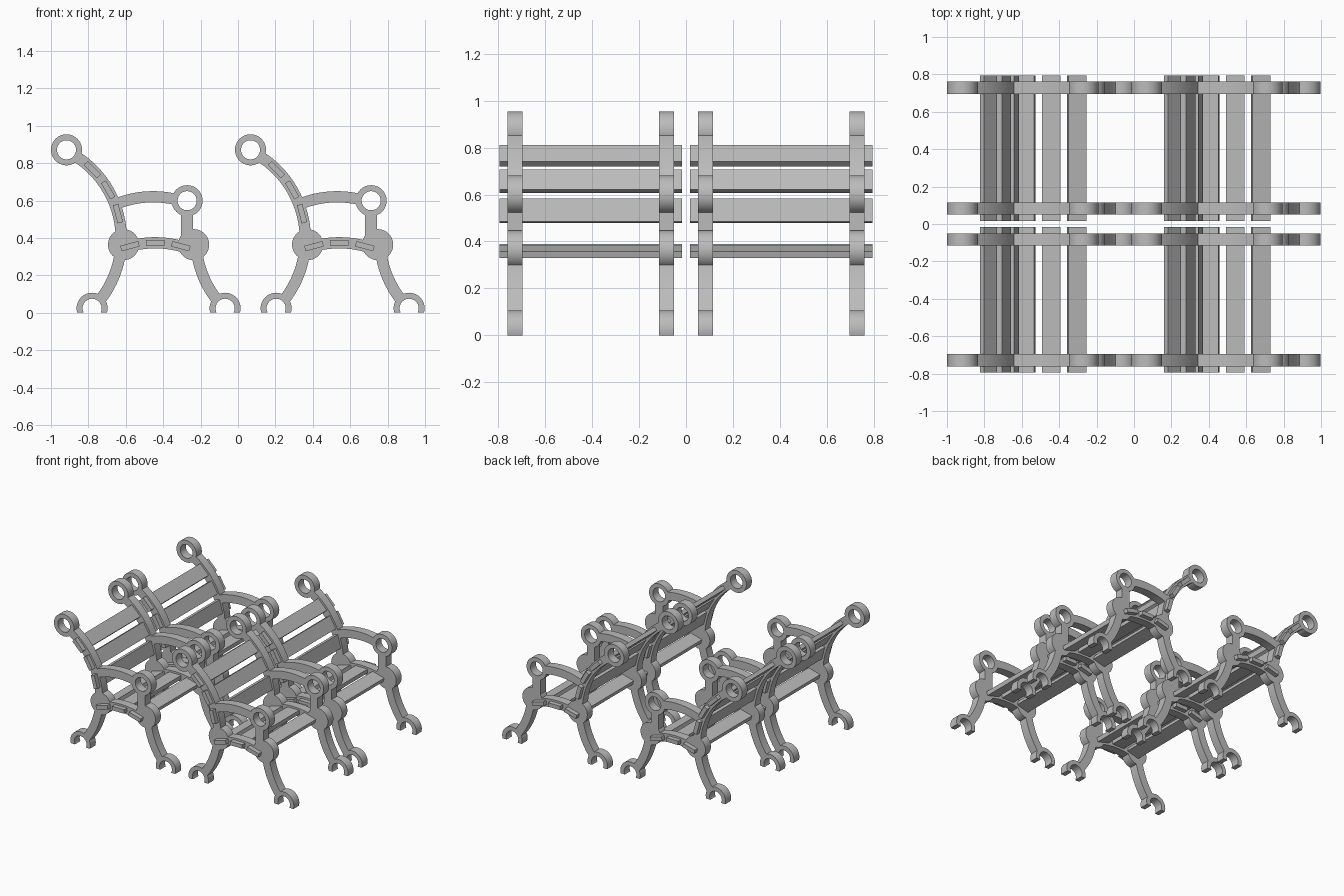
import bpy
from math import sin, cos, asin, radians, degrees

cube = bpy.data.objects.get("Cube")
if cube:
    bpy.data.objects.remove(cube)

R = 0.525           # radius shared by every curved bar
BAR = 0.06          # bar width
RING, HOLE = 0.083, 0.051
DEPTH = 0.065       # frame thickness
FOOT_Z = 0.024
BACK = (-1.149, 0.394)      # arc centre of backrest and rear leg
FRONT = (0.3, 0.394)        # arc centre of front leg
SEAT = (-0.442, -0.151)     # arc centre of seat rail
ARM = (-0.454, 0.095)       # arc centre of armrest
SCROLLS = [(-0.917, 0.871), (-0.272, 0.599)]
HUBS = [(-0.612, 0.364), (-0.237, 0.364)]
FEET = [(-0.78, FOOT_Z), (-0.069, FOOT_Z)]

paint = bpy.data.materials.new("grey_paint")
paint.use_nodes = True
grey = (0.5, 0.5, 0.5, 1)
paint.diffuse_color = grey
paint.node_tree.nodes["Principled BSDF"].inputs["Base Color"].default_value = grey


def place(name, mesh, location=(0, 0, 0)):
    ob = bpy.data.objects.new(name, mesh)
    ob.location = location
    bpy.context.scene.collection.objects.link(ob)
    return ob


def arc(centre, radius, start, end, steps):
    angles = [radians(start + (end - start) * i / steps) for i in range(steps + 1)]
    return [(centre[0] + radius * cos(a), centre[1] + radius * sin(a)) for a in angles]


def prism(name, outline, depth):
    """Extrude a counter-clockwise x-z outline along y."""
    n = len(outline)
    verts = [(x, y, z) for y in (-depth / 2, depth / 2) for x, z in outline]
    faces = [tuple(range(n)), tuple(reversed(range(n, 2 * n)))]
    faces += [(i, i + n, (i + 1) % n + n, (i + 1) % n) for i in range(n)]
    mesh = bpy.data.meshes.new(name)
    mesh.from_pydata(verts, [], faces)
    mesh.materials.append(paint)
    return mesh


def bar(centre, start, end):
    return (arc(centre, R + BAR / 2, start, end, 24)
            + arc(centre, R - BAR / 2, end, start, 24))


def disc(centre, radius):
    return arc(centre, radius, 0, 360, 40)[:-1]


# Side frame: curved bars, post, hubs and scroll discs
cut = degrees(asin(FOOT_Z / RING))
post_x = SCROLLS[1][0]
post = [(post_x + dx, z) for dx, z in
        ((-0.032, 0.37), (0.032, 0.37), (0.032, 0.59), (-0.032, 0.59))]
solids = [bar(BACK, -37, 57), bar(FRONT, 180, 217), bar(SEAT, 72, 109),
          bar(ARM, 78, 113), post]
solids += [disc(c, RING) for c in SCROLLS + HUBS]
solids += [arc(c, RING, -cut, 180 + cut, 26) for c in FEET]
holes = [disc(c, HOLE) for c in SCROLLS + FEET]

frame = place("frame_base", prism("frame_base", solids[0], DEPTH))
helpers = [frame]
for outlines, operation, depth in ((solids[1:], 'UNION', DEPTH),
                                   (holes, 'DIFFERENCE', DEPTH * 2)):
    for outline in outlines:
        tool = place("frame_tool", prism("frame_tool", outline, depth))
        tool.hide_render = True
        mod = frame.modifiers.new("join", 'BOOLEAN')
        mod.operation, mod.solver, mod.object = operation, 'EXACT', tool
        helpers.append(tool)
graph = bpy.context.evaluated_depsgraph_get()
frame_mesh = bpy.data.meshes.new_from_object(frame.evaluated_get(graph))
frame_mesh.name = "side_frame"
for ob in helpers:
    bpy.data.objects.remove(ob)

# Slat: one board reused for seat and backrest
w, t = 0.05, 0.015
slat_mesh = prism("slat", [(-w, -t), (w, -t), (w, t), (-w, t)], 0.778)
slats = [("back_slat", BACK, a) for a in (15, 30, 45)]
slats += [("seat_slat", SEAT, a) for a in (75, 90, 105)]

# Four benches in a two by two layout
frames = []
for bx in (0, 0.984):
    for by in (-0.406, 0.406):
        for side in (-0.3225, 0.3225):
            frames.append(place("side_frame", frame_mesh, (bx, by + side, 0)))
        for name, centre, a in slats:
            x, z = arc(centre, R, a, a, 1)[0]
            board = place(name, slat_mesh, (bx + x, by, z))
            board.rotation_euler.y = radians(90 - a)

# Smooth the curved rims, keep the corners sharp
bpy.ops.object.select_all(action='DESELECT')
frames[0].select_set(True)
bpy.context.view_layer.objects.active = frames[0]
bpy.ops.object.shade_smooth_by_angle(angle=radians(30))
